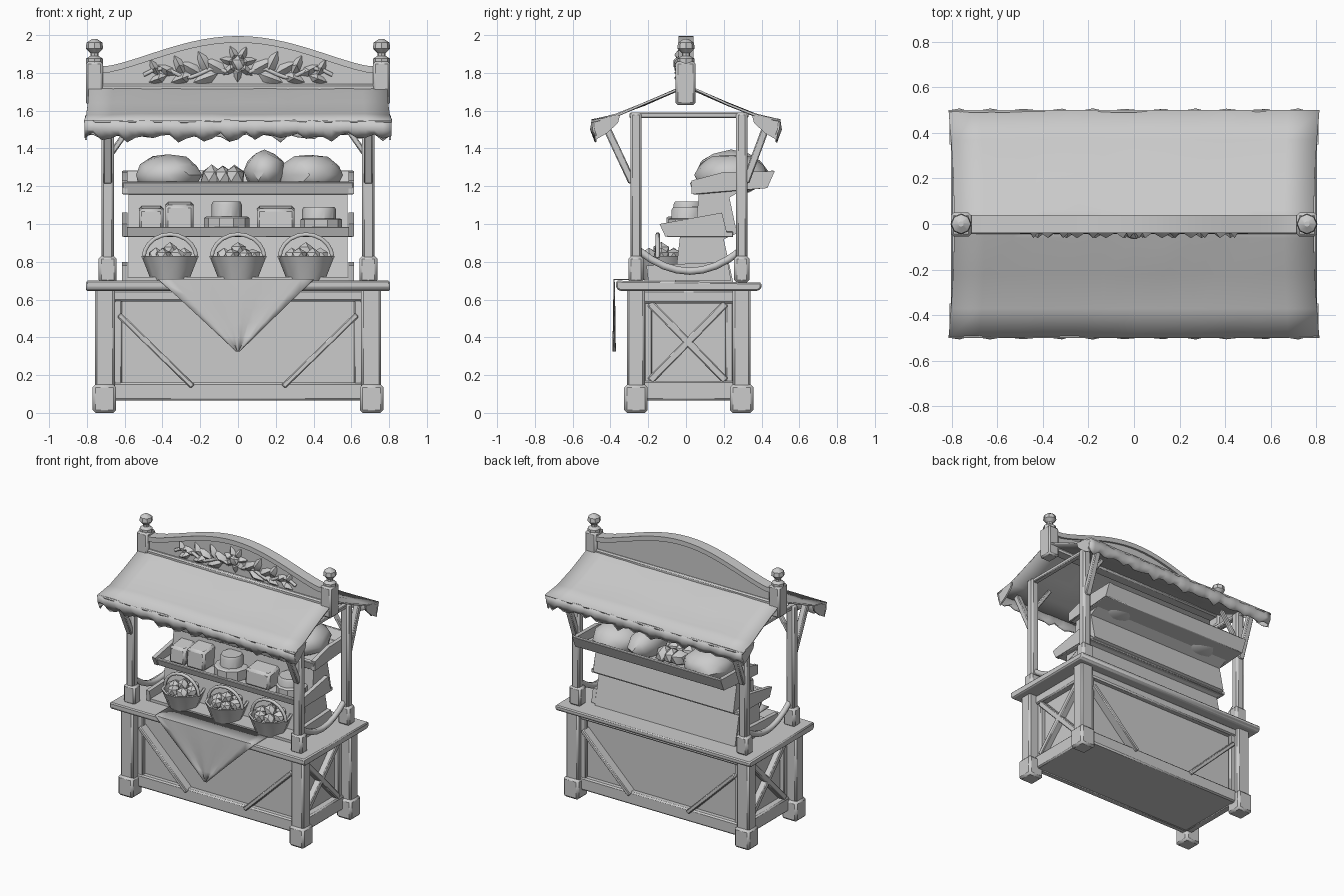
import bpy, bmesh, math, random
from mathutils import Vector, Matrix

random.seed(4)
if "Cube" in bpy.data.objects:
    bpy.data.objects.remove(bpy.data.objects["Cube"])

grey = bpy.data.materials.new("plain_grey")
grey.use_nodes = True
grey.diffuse_color = (0.6, 0.6, 0.6, 1)
grey.node_tree.nodes["Principled BSDF"].inputs["Base Color"].default_value = (0.6, 0.6, 0.6, 1)
parts = []


def add(name, bm, bevel=0, thick=0):
    """Turn a bmesh into a named object."""
    bmesh.ops.recalc_face_normals(bm, faces=bm.faces)
    me = bpy.data.meshes.new(name)
    bm.to_mesh(me)
    bm.free()
    me.materials.append(grey)
    ob = bpy.data.objects.new(name, me)
    bpy.context.scene.collection.objects.link(ob)
    if thick:
        mod = ob.modifiers.new("thickness", "SOLIDIFY")
        mod.thickness, mod.offset = thick, 0
    if bevel:
        mod = ob.modifiers.new("bevel", "BEVEL")
        mod.width, mod.segments = bevel, 1
    parts.append(ob)
    return ob


def box(name, x, y, z, bevel=0.01):
    bm = bmesh.new()
    mid = Vector([(a + b) / 2 for a, b in (x, y, z)])
    size = [b - a for a, b in (x, y, z)]
    bmesh.ops.create_cube(bm, size=1, matrix=Matrix.Translation(mid) @ Matrix.Diagonal((*size, 1)))
    return add(name, bm, bevel)


def beam(name, a, b, w, d, bevel=0.006):
    """Square bar from a to b."""
    a, b = Vector(a), Vector(b)
    bm = bmesh.new()
    rot = (b - a).to_track_quat('Z', 'Y').to_matrix().to_4x4()
    bmesh.ops.create_cube(bm, size=1, matrix=Matrix.Translation((a + b) / 2) @ rot
                          @ Matrix.Diagonal((w, d, (b - a).length, 1)))
    return add(name, bm, bevel)


def prism(name, pts, lo, hi, axis='x', bevel=0):
    """Extrude a 2D outline along x (points y,z) or along y (points x,z)."""
    bm = bmesh.new()
    put = (lambda p, t: (t, *p)) if axis == 'x' else (lambda p, t: (p[0], t, p[1]))
    face = bm.faces.new([bm.verts.new(put(p, lo)) for p in pts])
    ext = bmesh.ops.extrude_face_region(bm, geom=[face])
    step = Vector(put((0, 0), hi - lo))
    bmesh.ops.translate(bm, vec=step, verts=[v for v in ext["geom"] if isinstance(v, bmesh.types.BMVert)])
    return add(name, bm, bevel)


def sheet(name, rows, thick=0.012):
    """Quad strip surface through rows of points."""
    bm = bmesh.new()
    vs = [[bm.verts.new(p) for p in row] for row in rows]
    for r, s in zip(vs, vs[1:]):
        for i in range(len(r) - 1):
            bm.faces.new((r[i], r[i + 1], s[i + 1], s[i]))
    return add(name, bm, thick=thick)


def lathe(name, loc, profile, sides):
    rows = [[(loc[0] + r * math.cos(t), loc[1] + r * math.sin(t), loc[2] + z)
             for t in [2 * math.pi * i / sides for i in range(sides + 1)]] for r, z in profile]
    ob = sheet(name, rows, 0)
    bm = bmesh.new()
    bm.from_mesh(ob.data)
    bmesh.ops.remove_doubles(bm, verts=bm.verts, dist=0.0005)
    bmesh.ops.recalc_face_normals(bm, faces=bm.faces)
    bm.to_mesh(ob.data)
    bm.free()
    return ob


def lump(name, loc, size, sub=2, noise=0.1):
    """Irregular rounded piece of produce."""
    bm = bmesh.new()
    bmesh.ops.create_icosphere(bm, subdivisions=sub, radius=1)
    for v in bm.verts:
        v.co *= 1 + random.uniform(-noise, noise)
        v.co = Vector([c * s for c, s in zip(v.co, size)]) + Vector(loc)
    return add(name, bm)


def tube(name, pts, radius):
    cu = bpy.data.curves.new(name, 'CURVE')
    cu.dimensions, cu.bevel_depth, cu.bevel_resolution = '3D', radius, 1
    cu.use_fill_caps = True
    sp = cu.splines.new('POLY')
    sp.points.add(len(pts) - 1)
    for q, p in zip(sp.points, pts):
        q.co = (*p, 1)
    cu.materials.append(grey)
    ob = bpy.data.objects.new(name, cu)
    bpy.context.scene.collection.objects.link(ob)


# Cabinet and counter
box("cabinet", (-0.65, 0.65), (-0.21, 0.27), (0.07, 0.66), 0)
prism("counter_top", [(-0.37, 0.66), (-0.35, 0.645), (0.38, 0.645), (0.40, 0.66), (0.40, 0.69), (-0.37, 0.70)],
      -0.805, 0.805, bevel=0.008)
for side, y in (("front", -0.23), ("back", 0.29)):
    box(side + "_bottom_rail", (-0.67, 0.67), (y - 0.025, y + 0.025), (0.065, 0.16))
    box(side + "_top_rail", (-0.67, 0.67), (y - 0.025, y + 0.025), (0.59, 0.65))

# Legs, posts and braces, mirrored left and right
for s, side in ((1, "left"), (-1, "right")):
    for y, end, o in ((-0.265, "front", -1), (0.295, "back", 1)):
        tag = f"{end}_{side}_"
        box(tag + "foot", sorted((s * 0.645, s * 0.77)), (y - 0.062, y + 0.062), (0, 0.15), 0.015)
        beam(tag + "leg", (s * 0.705, y, 0.13), (s * 0.705, y, 0.66), 0.105, 0.095, 0.012)
        beam(tag + "post_base", (s * 0.69, y, 0.69), (s * 0.69, y, 0.83), 0.095, 0.08, 0.014)
        beam(tag + "post", (s * 0.69, y, 0.8), (s * 0.69, y, 1.59), 0.066, 0.06, 0.012)
        beam(tag + "eave_brace", (s * 0.69, y + o * 0.02, 1.22), (s * 0.69, o * 0.43, 1.53), 0.045, 0.04)
        beam(tag + "side_brace", (s * 0.68, y, 1.36), (s * 0.54, y, 1.56), 0.03, 0.03)
        fy = -0.232 if o < 0 else 0.292
        beam(tag + "panel_brace", (s * 0.63, fy, 0.52), (s * 0.24, fy, 0.14), 0.085, 0.03)
        beam(tag + "panel_stile", (s * 0.64, fy, 0.1), (s * 0.64, fy, 0.64), 0.05, 0.03)
    # Side frames with crossed boards
    box(side + "_low_rail", sorted((s * 0.64, s * 0.70)), (-0.25, 0.28), (0.065, 0.17))
    box(side + "_high_rail", sorted((s * 0.64, s * 0.70)), (-0.25, 0.28), (0.58, 0.65))
    for a, b in ((-0.19, 0.21), (0.21, -0.19)):
        beam(side + "_cross_board", (s * 0.665, a, 0.17), (s * 0.665, b, 0.58), 0.06, 0.04)
    for y in (-0.20, 0.23):
        beam(side + "_side_stile", (s * 0.665, y, 0.1), (s * 0.665, y, 0.62), 0.04, 0.04)
    beam(side + "_roof_tie", (s * 0.69, -0.30, 1.575), (s * 0.69, 0.33, 1.575), 0.04, 0.03)
    # Sagging rail between the posts
    tube(side + "_curved_rail", [(s * 0.68, -0.25 + 0.54 * t / 8, 0.75 + 0.11 * (t / 4 - 1) ** 2)
                                 for t in range(9)], 0.022)
    # Sign end block and finial
    box(side + "_sign_block", sorted((s * 0.715, s * 0.805)), (-0.055, 0.05), (1.63, 1.86), 0.012)
    lathe(side + "_finial", (s * 0.76, 0, 1.85),
          [(0, 0), (0.045, 0), (0.045, 0.025), (0.022, 0.04), (0.022, 0.055), (0.046, 0.08),
           (0.042, 0.11), (0.012, 0.13), (0, 0.13)], 8)

# Curved roof cloth
slope = [(0.5, 1.545), (0.37, 1.575), (0.22, 1.635), (0.06, 1.705), (0, 1.725)]
profile = [(-y, z) for y, z in slope] + slope[-2::-1]
cols = [-1 + i / 6 for i in range(13)]
sheet("roof_cloth", [[(x * (0.79 + 0.1 * y * y), y, z + random.uniform(-0.004, 0.004)) for x in cols]
                     for y, z in profile])
# Ragged valances and folded corners
for o, end in ((-1, "front"), (1, "back")):
    xs = [-0.812 + 1.624 * i / 36 for i in range(37)]
    drop = [1.462 + 0.016 * math.sin(i * 2.1) + random.uniform(-0.015, 0.012) for i in range(37)]
    sheet(end + "_valance", [[(x, o * 0.495, 1.55) for x in xs],
                             [(x, o * (0.495 + 0.008 * math.sin(i * 1.9)), 1.50) for i, x in enumerate(xs)],
                             [(x, o * 0.478, z) for x, z in zip(xs, drop)]], 0.01)
    for x in (-0.805, 0.805):
        prism(end + "_corner_fold", [(o * 0.495, 1.55), (o * 0.35, 1.575), (o * 0.36, 1.535),
                                     (o * 0.42, 1.48), (o * 0.48, 1.445)], x - 0.006, x + 0.006)

# Arched sign board with rim and carved foliage
def arch(x):
    return 1.835 + 0.16 * math.cos(min(abs(x) / 0.7, 1) * math.pi / 2) ** 1.3


xs = [-0.74 + 1.48 * i / 24 for i in range(25)]
prism("sign_board", [(-0.74, 1.69), (0.74, 1.69)] + [(x, arch(x) - 0.01) for x in xs[::-1]], -0.025, 0.025, 'y')
prism("sign_rim", [(x, arch(x)) for x in xs] + [(x, arch(x) - 0.035) for x in xs[::-1]], -0.04, 0.04, 'y')
box("sign_lower_trim", (-0.74, 0.74), (-0.045, 0.04), (1.69, 1.74))


def leaf(x, z, ang, length):
    bm = bmesh.new()
    across = length * 0.24
    shape = [(0, 0, 0), (0.35, 1, 0), (0.75, 0.7, 0), (1, 0, 0), (0.7, -0.8, 0), (0.3, -1, 0)]
    c, s = math.cos(ang), math.sin(ang)
    vs = [bm.verts.new((x + c * u * length - s * v * across, -0.026, z + s * u * length + c * v * across))
          for u, v, _ in shape]
    top = bm.verts.new((x + c * length * 0.5, -0.062, z + s * length * 0.5))
    for i in range(6):
        bm.faces.new((vs[i], vs[(i + 1) % 6], top))
    add("carved_leaf", bm)


for s in (-1, 1):
    tube("carved_stem", [(s * (0.05 + 0.05 * i), -0.03, 1.80 + 0.025 * math.sin(i * 1.1)) for i in range(10)], 0.012)
    for i in range(9):
        a = (0.5, -0.35, 1.1)[i % 3]
        leaf(s * (0.06 + 0.045 * i), 1.80 - 0.002 * i, a if s > 0 else math.pi - a, 0.145 - 0.006 * i)
for i in range(7):
    leaf(0, 1.85, i * math.tau / 7 + 0.2, 0.10)
lump("carved_bloom", (0, -0.04, 1.85), (0.04, 0.03, 0.04), 1)

# Cloth hanging over the counter front
n = 12
rows = [[(-0.42 + 0.82 * i / n, -0.2, 0.706) for i in range(n + 1)]]
for k in range(6):
    f = k / 5
    rows.append([((-0.42 + 0.82 * i / n) * (1 - f * 0.98), -0.38 - 0.006 * math.sin(i * 1.3) * f,
                  0.706 - 0.38 * f) for i in range(n + 1)])
sheet("counter_cloth", rows, 0.007)

# Stepped display stand
prism("display_stand", [(-0.06, 0.69), (0.25, 0.69), (0.20, 0.92), (0.27, 0.95), (0.23, 1.14), (0.30, 1.18),
                        (0.07, 1.18), (0.05, 0.96), (-0.03, 0.95)], -0.58, 0.58)
prism("middle_shelf", [(-0.10, 0.93), (0.25, 0.93), (0.25, 0.96), (-0.08, 0.96), (-0.09, 0.985), (-0.12, 0.985)],
      -0.61, 0.61, bevel=0.005)
prism("top_shelf", [(0.04, 1.155), (0.43, 1.19), (0.47, 1.28), (0.45, 1.285), (0.41, 1.215), (0.06, 1.19),
                    (0.05, 1.225), (0.02, 1.22)], -0.61, 0.61, bevel=0.004)
box("low_tray", (-0.6, 0.6), (-0.2, 0.2), (0.70, 0.72), 0)
for x in (-0.6, 0.6):
    prism("top_shelf_end", [(0.03, 1.16), (0.43, 1.19), (0.47, 1.28), (0.2, 1.275), (0.03, 1.23)], x - 0.015, x + 0.015)
    prism("middle_shelf_end", [(-0.11, 0.935), (0.22, 0.94), (0.19, 1.06), (-0.14, 1.0)], x - 0.015, x + 0.015)
    prism("low_tray_end", [(-0.2, 0.70), (0.24, 0.70), (0.22, 0.80), (-0.21, 0.78)], x - 0.015, x + 0.015)

# Handled baskets of small produce
for x in (-0.36, 0.0, 0.36):
    lathe("basket", (x, -0.13, 0.70), [(0, 0), (0.10, 0), (0.145, 0.115), (0.152, 0.13), (0.135, 0.13),
                                       (0.12, 0.09), (0, 0.09)], 10)
    tube("basket_handle", [(x + 0.14 * math.cos(t * math.pi / 10), -0.15, 0.82 + 0.125 * math.sin(t * math.pi / 10))
                           for t in range(11)], 0.012)
    for i in range(7):
        a = i * math.tau / 6
        r = 0.075 if i < 6 else 0
        lump("small_fruit", (x + r * math.cos(a), -0.13 + r * math.sin(a), 0.83 + (0.03 if i == 6 else 0)),
             (0.045, 0.045, 0.042), 1)

# Cheeses and blocks on the middle shelf
for x, w, h in ((-0.46, 0.13, 0.13), (-0.31, 0.15, 0.15), (0.2, 0.20, 0.13)):
    prism("cheese_block", [(-0.07, 0.96), (0.11, 0.96), (0.10, 0.97 + h), (-0.06, 0.95 + h)], x - w / 2, x + w / 2,
          bevel=0.015)
for x, r, h in ((-0.06, 0.12, 0.08), (-0.06, 0.08, 0.16), (0.44, 0.11, 0.07), (0.43, 0.09, 0.13)):
    lathe("cheese_wheel", (x, 0.01, 0.96), [(0, 0), (r, 0), (r, h * 0.9), (r * 0.9, h), (0, h)], 10)

# Loaves on the top shelf
for x, z, w, h in ((-0.37, 1.26, 0.18, 0.11), (0.38, 1.26, 0.18, 0.11), (0.14, 1.28, 0.11, 0.11)):
    lump("large_loaf", (x, 0.24, z), (w, 0.19, h), 2, 0.06)
for i in range(6):
    lump("bread_roll", (-0.14 + 0.06 * (i % 3), 0.15 + 0.13 * (i // 3), 1.25), (0.06, 0.07, 0.06), 1)

# Soft shading with crisp edges
bpy.ops.object.select_all(action='DESELECT')
for ob in parts:
    ob.select_set(True)
bpy.context.view_layer.objects.active = parts[0]
bpy.ops.object.shade_smooth_by_angle(angle=math.radians(35))
